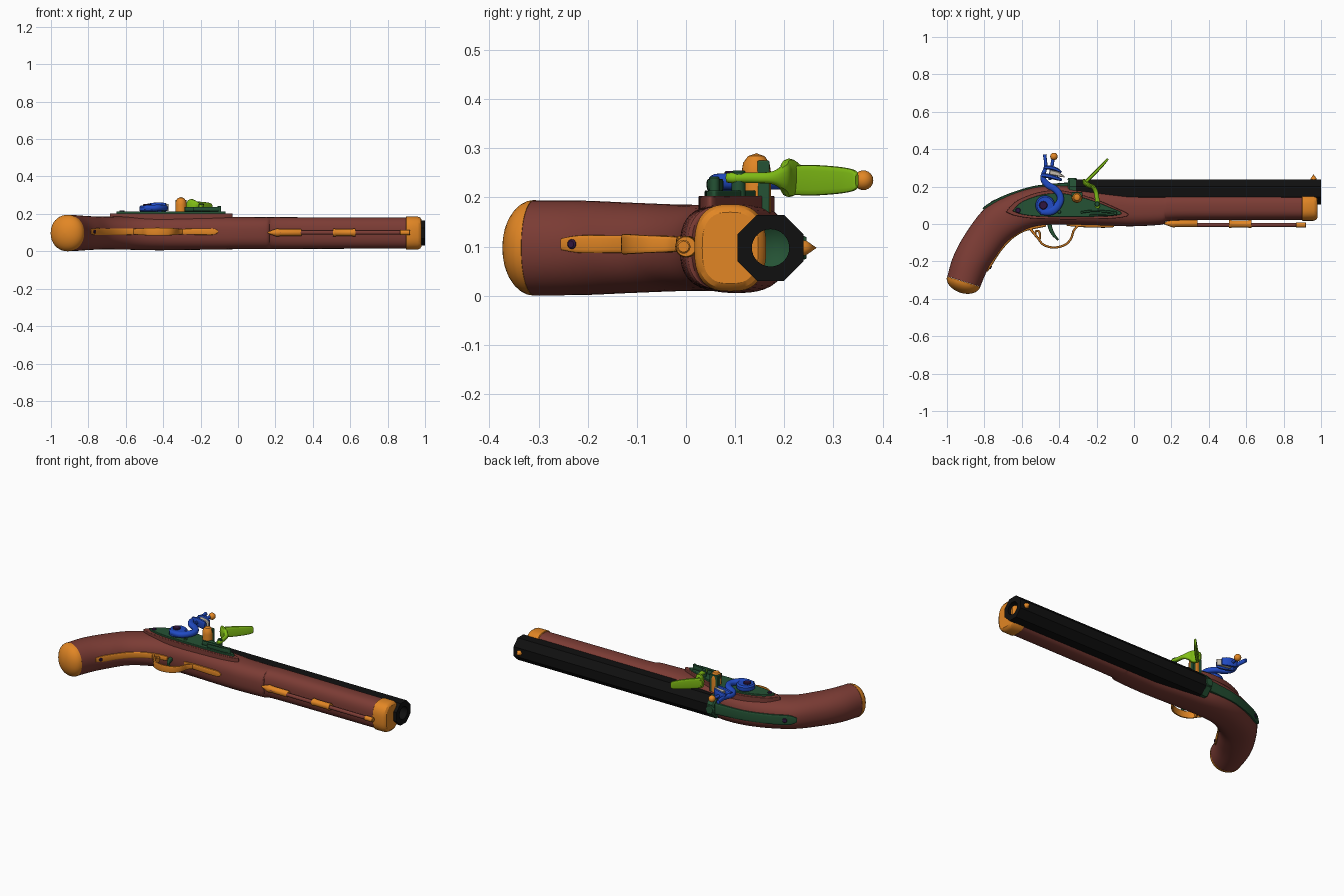
import bpy, bmesh
from math import sin, cos, pi, radians, hypot, copysign
from mathutils import Vector

COL = dict(wood=(.20, .045, .035), brass=(.76, .24, .018), steel=(.018, .085, .035),
           black=(.005, .005, .005), blue=(.015, .07, .55), lime=(.22, .52, .008),
           purple=(.03, .008, .05), flint=(.55, .5, .42))
MATS = {}
for k, c in COL.items():
    MATS[k] = bpy.data.materials.new(k)
    MATS[k].diffuse_color = (*c, 1)


def finish(name, bm, mat):
    bmesh.ops.remove_doubles(bm, verts=bm.verts, dist=1e-5)
    bmesh.ops.recalc_face_normals(bm, faces=bm.faces)
    me = bpy.data.meshes.new(name)
    bm.to_mesh(me)
    bm.free()
    ob = bpy.data.objects.new(name, me)
    bpy.context.collection.objects.link(ob)
    me.materials.append(MATS[mat])
    bpy.ops.object.select_all(action='DESELECT')
    ob.select_set(True)
    bpy.context.view_layer.objects.active = ob
    bpy.ops.object.shade_smooth_by_angle(angle=radians(32))
    return ob


def spline(rows, sub=6):
    """Catmull-Rom through rows of numbers"""
    if sub < 2:
        return rows
    out, n = [], len(rows)
    for i in range(n - 1):
        quad = [rows[max(i - 1, 0)], rows[i], rows[i + 1], rows[min(i + 2, n - 1)]]
        for j in range(sub):
            t = j / sub
            out.append(tuple(b + .5 * t * (c - a + t * (2*a - 5*b + 4*c - d + t * (3*(b - c) + d - a)))
                             for a, b, c, d in zip(*quad)))
    return out + [rows[-1]]


def bridge(bm, rings):
    n = len(rings[0])
    for a, b in zip(rings, rings[1:]):
        for i in range(n):
            bm.faces.new((a[i], a[(i + 1) % n], b[(i + 1) % n], b[i]))


def loft(name, rows, mat, n=32):
    """rows: top x, y, bottom x, y, centre z, half width, roundness exponent"""
    bm, rings = bmesh.new(), []
    for tx, ty, bx, by, zc, hw, e in rows:
        ring = []
        for i in range(n):
            c, s = cos(2 * pi * i / n), sin(2 * pi * i / n)
            u, v = copysign(abs(c) ** (2 / e), c), copysign(abs(s) ** (2 / e), s)
            ring.append(bm.verts.new(((tx + bx) / 2 + u * (tx - bx) / 2,
                                      (ty + by) / 2 + u * (ty - by) / 2, zc + v * hw)))
        rings.append(ring)
    bridge(bm, rings)
    bm.faces.new(rings[0])
    bm.faces.new(rings[-1])
    return finish(name, bm, mat)


def strip(name, path, mat, zc, e=4, sub=6, n=16):
    """path: x, y, half thickness, half width"""
    p, rows = spline(path, sub), []
    for i, (x, y, ht, hw) in enumerate(p):
        a, b = p[max(i - 1, 0)], p[min(i + 1, len(p) - 1)]
        dx, dy = b[0] - a[0], b[1] - a[1]
        l = hypot(dx, dy) or 1
        nx, ny = -dy / l * ht, dx / l * ht
        rows.append((x + nx, y + ny, x - nx, y - ny, zc, hw, e))
    return loft(name, rows, mat, n)


def lathe(name, prof, mat, org, axis, n=24, flats=0):
    """prof: (position, radius); the first `flats` rows are octagonal"""
    q = Vector(axis).to_track_quat('Z', 'Y')
    bm, rings = bmesh.new(), []
    for k, (h, r) in enumerate(prof):
        ring = []
        for i in range(n):
            a = 360 * i / n
            rr = r / cos(radians((a + 22.5) % 45 - 22.5)) if k < flats else r
            t = radians(a)
            ring.append(bm.verts.new(Vector(org) + q @ Vector((rr * cos(t), rr * sin(t), h))))
        rings.append(ring)
    bridge(bm, rings)
    return finish(name, bm, mat)


def rod(name, h0, h1, r, mat, org, axis, n=24, b=.003):
    return lathe(name, [(h0, 0), (h0, r - b), (h0 + b, r), (h1 - b, r), (h1, r - b), (h1, 0)], mat, org, axis, n)


def ball(name, r, mat, org):
    return lathe(name, [(-r * cos(pi * i / 12), r * sin(pi * i / 12)) for i in range(13)], mat, org, (0, 0, 1))


def prism(name, pts, z0, z1, mat, bevel=.004, sub=6):
    bm = bmesh.new()
    p = spline(pts + [pts[0]], sub)[:-1]
    f = bm.faces.new([bm.verts.new((x, y, z0)) for x, y in p])
    top = bmesh.ops.extrude_face_region(bm, geom=[f])['geom']
    bmesh.ops.translate(bm, vec=(0, 0, z1 - z0), verts=[v for v in top if isinstance(v, bmesh.types.BMVert)])
    ob = finish(name, bm, mat)
    m = ob.modifiers.new('soft_edge', 'BEVEL')
    m.width, m.segments = bevel, 2
    return ob


ZC = .0975
# stock: one loft from muzzle to butt
stock = [(.93, .16, .93, .022, .083, 2.7), (.5, .16, .5, .021, .084, 2.7), (.2, .16, .2, .018, .085, 2.7),
         (.15, .16, .15, -.003, .085, 2.7), (0, .163, 0, -.012, .086, 2.7), (-.1, .172, -.1, -.01, .088, 2.7),
         (-.28, .195, -.28, -.005, .09, 2.7), (-.42, .208, -.42, -.003, .092, 2.6),
         (-.55, .193, -.52, -.012, .09, 2.5), (-.68, .15, -.6, -.042, .088, 2.4),
         (-.80, .08, -.68, -.10, .088, 2.3), (-.9, -.05, -.74, -.18, .092, 2.2),
         (-.965, -.17, -.785, -.25, .096, 2.1), (-.998, -.28, -.822, -.335, .0965, 2.1)]
loft('stock', spline([(*r[:4], ZC, *r[4:]) for r in stock]), 'wood', 40)
# butt cap dome
cap = []
for i in range(9):
    a = pi / 2 * i / 8
    c, o = max(cos(a), .001), .062 * sin(a)
    cx, cy = -.911 - .27 * o, -.308 - .96 * o
    cap.append((cx - .089 * c, cy + .0275 * c, cx + .089 * c, cy - .0275 * c, ZC, .0975 * c, 2.1))
loft('butt_cap', cap, 'brass', 40)
# muzzle cap
loft('muzzle_cap', [(x, .163 - d, x, .017 + d, ZC, .0885 - d, 2.7) for x, d in
                    ((.897, .004), (.9, 0), (.96, 0), (.974, .006), (.981, .016))], 'brass', 40)
# barrel with bore, breech plug and sight
BY = .172
lathe('barrel', [(-.31, 0), (-.31, .067), (1, .067), (1, .038), (.0, .038), (-.01, 0)], 'black',
      (0, BY, ZC), (1, 0, 0), 32, flats=3)
lathe('bore_plug', [(.03, .038), (.005, 0)], 'steel', (0, BY, ZC), (1, 0, 0), 32)
lathe('breech', [(-.352, 0), (-.352, .06), (-.345, .067), (-.311, .067), (-.311, 0)], 'steel',
      (0, BY, ZC), (1, 0, 0), 32, flats=5)
lathe('front_sight', [(0, .016), (.008, .015), (.03, 0)], 'brass', (.96, .236, ZC), (0, 1, 0))
lathe('rear_sight', [(0, 0), (0, .026), (.01, .022), (.01, 0)], 'steel', (-.33, .235, ZC), (0, 1, 0))
# tang following the top of the wrist
strip('tang', [(-.33, .212, .012, .035), (-.45, .205, .009, .032), (-.55, .192, .008, .03),
               (-.68, .150, .008, .03), (-.77, .105, .008, .029), (-.805, .078, .008, .012)], 'steel', ZC)
rod('tang_screw', -.01, .011, .015, 'purple', (-.75, .115, ZC), (-.45, .89, 0))

# lock panel and lock plate
plate = [(-.65, .07), (-.6, .118), (-.5, .155), (-.4, .165), (-.31, .15), (-.22, .125), (-.13, .09),
         (-.065, .058), (-.13, .042), (-.3, .038), (-.5, .04), (-.6, .052)]
cx, cy = -.36, .095
prism('lock_panel', [(cx + (x - cx) * 1.12, cy + (y - cy) * 1.22) for x, y in plate], .12, .203, 'wood', .008)
prism('lock_plate', plate, .19, .214, 'steel')
# pan, fence and touch hole block
prism('pan_fence', [(-.335, .145), (-.275, .145), (-.275, .17), (-.335, .17)], .15, .275, 'steel', .003, 1)
lathe('pan', [(.15, 0), (.15, .03), (.25, .03), (.27, .027), (.284, .017), (.29, 0)], 'brass', (-.305, .143, 0), (0, 0, 1))
# frizzen: blade, curled base and arm
strip('frizzen_blade', [(-.262, .222, .009, .03), (-.22, .262, .009, .031), (-.17, .314, .008, .027),
                        (-.145, .342, .006, .021), (-.139, .348, .004, .012)], 'lime', .235)
strip('frizzen_base', [(-.27, .24, .006, .02), (-.262, .22, .013, .036), (-.24, .205, .014, .038),
                       (-.22, .198, .012, .026), (-.205, .175, .012, .013), (-.198, .14, .012, .011),
                       (-.195, .1, .014, .011), (-.2, .085, .01, .01)], 'lime', .24, 2.4)
rod('frizzen_pivot', .2, .255, .014, 'steel', (-.197, .107, 0), (0, 0, 1))
# frizzen spring
strip('frizzen_spring', [(-.285, .062, .006, .012), (-.22, .07, .006, .012), (-.14, .066, .006, .012),
                         (-.1, .058, .008, .012), (-.14, .049, .006, .012), (-.24, .047, .005, .01)], 'steel', .226)
# lock screws
for nm, x, y, z, r in (('rear_lock_screw', -.62, .073, .219, .014), ('front_lock_screw', -.1, .058, .243, .01),
                       ('mid_lock_screw', -.4, .065, .219, .01)):
    rod(nm, .19, z, r, 'purple' if r > .01 else 'steel', (x, y, 0), (0, 0, 1), 16)

# cock: round body, swan neck, jaws, flint and jaw screw
rod('cock_body', .21, .246, .052, 'blue', (-.475, .1, 0), (0, 0, 1), 32, .008)
rod('cock_screw', .21, .254, .022, 'purple', (-.485, .1, 0), (0, 0, 1))
strip('cock_neck', [(-.5, .065, .016, .014), (-.44, .07, .022, .017), (-.4, .11, .02, .017),
                    (-.395, .15, .018, .016), (-.42, .185, .018, .016), (-.465, .212, .018, .016),
                    (-.487, .25, .014, .015), (-.472, .31, .009, .013), (-.478, .372, .009, .012)], 'blue', .232, 2.4)
strip('lower_jaw', [(-.49, .262, .012, .018), (-.45, .255, .012, .025), (-.41, .243, .01, .026),
                    (-.385, .236, .006, .022)], 'blue', .235, 3)
strip('upper_jaw', [(-.48, .302, .009, .016), (-.45, .302, .011, .024), (-.415, .292, .01, .026),
                    (-.388, .276, .005, .022)], 'blue', .235, 3)
strip('flint', [(-.45, .277, .014, .02), (-.41, .268, .013, .02), (-.372, .252, .003, .019)], 'flint', .235, 5, 1)
rod('jaw_screw', 0, .13, .009, 'blue', (-.45, .235, .235), (.15, 1, 0), 16)
ball('jaw_screw_knob', .02, 'brass', (-.428, .361, .235))

# trigger guard: rear plate, bow with curl, front plate
GZ = .105
strip('guard_rear_plate', [(-.788, -.252, .006, .012), (-.765, -.215, .008, .018), (-.72, -.145, .008, .018),
                           (-.66, -.078, .008, .018), (-.59, -.034, .008, .017), (-.5, -.012, .008, .014),
                           (-.47, -.008, .006, .01)], 'brass', GZ)
strip('guard_front_plate', [(-.36, -.004, .005, .01), (-.3, -.008, .008, .015), (-.18, -.012, .008, .017),
                            (-.13, -.012, .007, .016), (-.108, -.012, .005, .006)], 'brass', GZ)
strip('guard_bow', [(-.3, -.01, .006, .014), (-.322, -.035, .006, .016), (-.338, -.08, .006, .018),
                    (-.37, -.112, .006, .02), (-.43, -.126, .006, .021), (-.485, -.11, .006, .02),
                    (-.512, -.078, .006, .018), (-.535, -.05, .007, .017), (-.555, -.025, .008, .015)], 'brass', GZ)
strip('guard_curl', [(-.505, -.085, .006, .015), (-.503, -.06, .006, .014), (-.508, -.04, .006, .013),
                     (-.525, -.038, .005, .012), (-.523, -.052, .004, .01)], 'brass', GZ)
rod('guard_screw', 0, .012, .01, 'purple', (-.773, -.228, GZ), (.85, -.53, 0), 16)
# trigger
strip('trigger', [(-.455, .02, .012, .013), (-.448, -.02, .011, .012), (-.432, -.055, .009, .012),
                  (-.405, -.085, .005, .01)], 'steel', GZ, 3)

# ramrod and its pipes
RO = (0, -.005, .1)
rod('ramrod', .2, .88, .011, 'wood', RO, (1, 0, 0))
rod('ramrod_tip', .865, .92, .014, 'brass', RO, (1, 0, 0))
lathe('rear_pipe', [(.15, 0), (.17, .008), (.2, .019), (.21, .022), (.225, .019), (.335, .019), (.34, .016), (.34, 0)],
      'brass', (0, .003, .1), (1, 0, 0))
lathe('middle_pipe', [(.508, 0), (.508, .02), (.515, .022), (.525, .019), (.61, .019), (.62, .022), (.628, .02), (.628, 0)],
      'brass', (0, .0, .1), (1, 0, 0))
